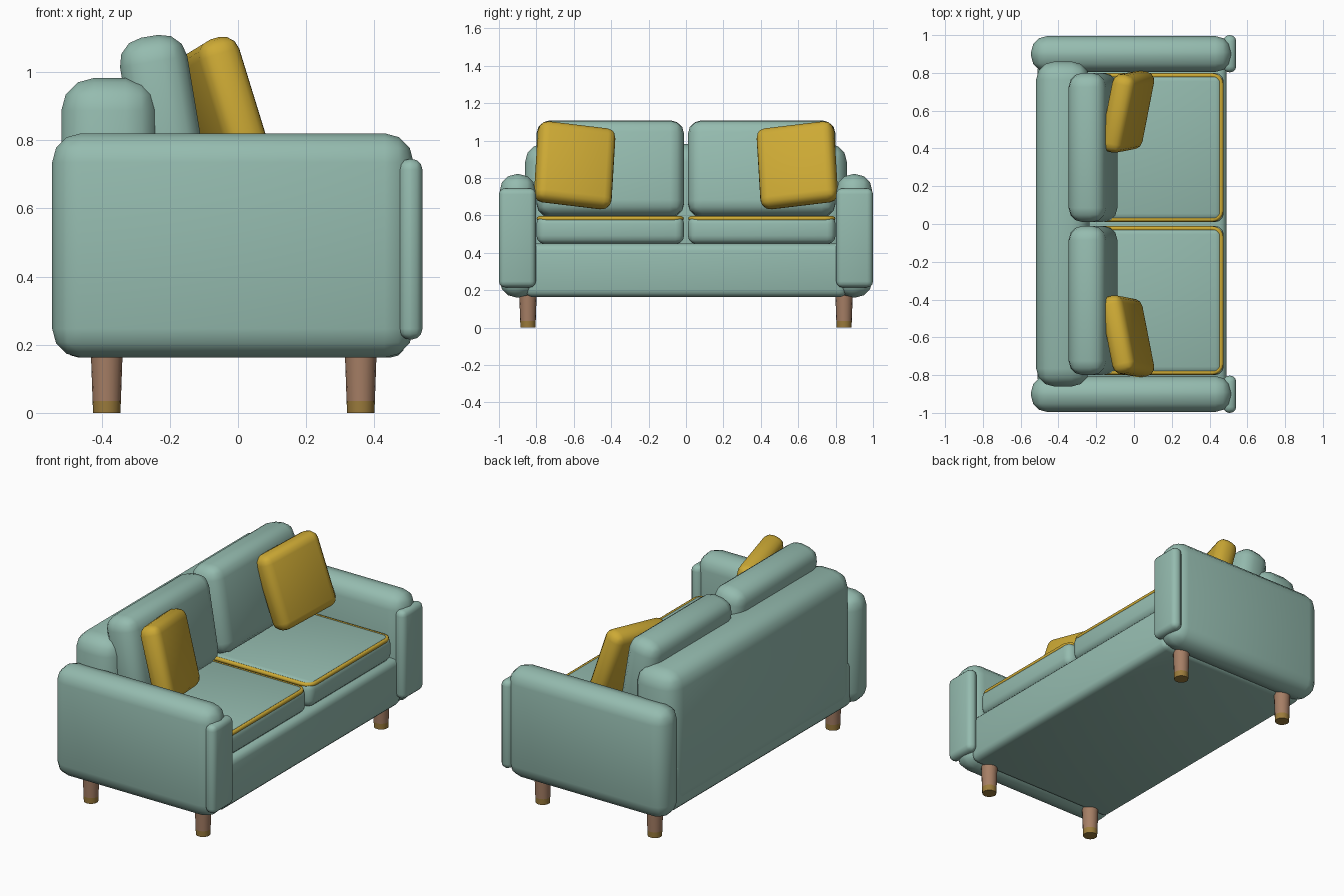
import bpy
import math
from mathutils import Vector

cube = bpy.data.objects.get("Cube")
if cube:
    bpy.data.objects.remove(cube)


def material(name, rgb):
    m = bpy.data.materials.new(name)
    m.use_nodes = True
    m.diffuse_color = (*rgb, 1)
    m.node_tree.nodes["Principled BSDF"].inputs["Base Color"].default_value = (*rgb, 1)
    return m


FABRIC = material("sage fabric", (0.30, 0.50, 0.43))
MUSTARD = material("mustard fabric", (0.61, 0.40, 0.035))
WOOD = material("brown wood", (0.38, 0.21, 0.13))
BRASS = material("dark brass", (0.33, 0.20, 0.045))


def smooth(obj, angle=50):
    bpy.ops.object.select_all(action="DESELECT")
    obj.select_set(True)
    bpy.context.view_layer.objects.active = obj
    bpy.ops.object.shade_smooth_by_angle(angle=math.radians(angle))


def padded_box(name, low, high, bevel, mat, rot=(0, 0, 0), segments=3):
    """Upholstered block between two corners, turned about its centre."""
    low, high = Vector(low), Vector(high)
    bpy.ops.mesh.primitive_cube_add(size=1, location=(low + high) / 2)
    obj = bpy.context.object
    obj.name = name
    obj.scale = high - low
    bpy.ops.object.transform_apply(location=False, rotation=False, scale=True)
    obj.rotation_euler = [math.radians(a) for a in rot]
    obj.data.materials.append(mat)
    mod = obj.modifiers.new("rounded edges", "BEVEL")
    mod.width, mod.segments = bevel, segments
    bpy.ops.object.modifier_apply(modifier=mod.name)
    smooth(obj)
    return obj


def piping(name, x0, x1, y0, y1, z, corner, radius):
    """Closed cord running round a rounded rectangle."""
    pts = []
    centres = [(x1 - corner, y1 - corner), (x0 + corner, y1 - corner),
               (x0 + corner, y0 + corner), (x1 - corner, y0 + corner)]
    for i, (cx, cy) in enumerate(centres):
        for k in range(5):
            a = math.pi / 2 * (i + k / 4)
            pts.append((cx + corner * math.cos(a), cy + corner * math.sin(a), z, 1))
    curve = bpy.data.curves.new(name, "CURVE")
    curve.dimensions = "3D"
    curve.bevel_depth, curve.bevel_resolution = radius, 2
    spline = curve.splines.new("POLY")
    spline.points.add(len(pts) - 1)
    for p, co in zip(spline.points, pts):
        p.co = co
    spline.use_cyclic_u = True
    curve.materials.append(MUSTARD)
    obj = bpy.data.objects.new(name, curve)
    bpy.context.collection.objects.link(obj)


def leg_part(name, x, y, z0, z1, r0, r1, mat):
    bpy.ops.mesh.primitive_cone_add(vertices=16, radius1=r0, radius2=r1, depth=z1 - z0,
                                    location=(x, y, (z0 + z1) / 2))
    obj = bpy.context.object
    obj.name = name
    obj.data.materials.append(mat)
    smooth(obj)


# Frame
padded_box("base", (-0.51, -0.86, 0.163), (0.49, 0.86, 0.45), 0.04, FABRIC)
padded_box("backrest", (-0.518, -0.86, 0.17), (-0.235, 0.86, 0.982), 0.095, FABRIC)

for side, s in (("left", 1), ("right", -1)):
    def span(a, b):
        return sorted((s * a, s * b))

    # Arm and its front panel
    y0, y1 = span(0.805, 0.995)
    padded_box(side + "_arm", (-0.545, y0, 0.162), (0.515, y1, 0.82), 0.085, FABRIC)
    y0, y1 = span(0.803, 1.0)
    padded_box(side + "_arm_panel", (0.472, y0, 0.215), (0.541, y1, 0.745), 0.032, FABRIC)

    # Seat cushion with piping
    y0, y1 = span(0.01, 0.80)
    padded_box(side + "_seat_cushion", (-0.25, y0, 0.447), (0.475, y1, 0.60), 0.045, FABRIC)
    y0, y1 = span(0.024, 0.786)
    piping(side + "_seat_piping", -0.236, 0.461, y0, y1, 0.583, 0.045, 0.0125)

    # Back cushion leaning back
    y0, y1 = span(0.01, 0.80)
    padded_box(side + "_back_cushion", (-0.317, y0, 0.59), (-0.117, y1, 1.108), 0.075,
               FABRIC, rot=(0, -9.5, 0))

    # Scatter pillow turned towards the middle
    y0, y1 = span(0.385, 0.805)
    padded_box(side + "_pillow", (-0.097, y0, 0.645), (0.028, y1, 1.09), 0.05,
               MUSTARD, rot=(7 * s, -16, -13 * s))

    # Legs with metal tips
    for place, x in (("back", -0.385), ("front", 0.36)):
        name = f"{place}_{side}_leg"
        leg_part(name, x, s * 0.845, 0.035, 0.19, 0.0415, 0.047, WOOD)
        leg_part(name + "_tip", x, s * 0.845, 0, 0.035, 0.040, 0.0415, BRASS)
